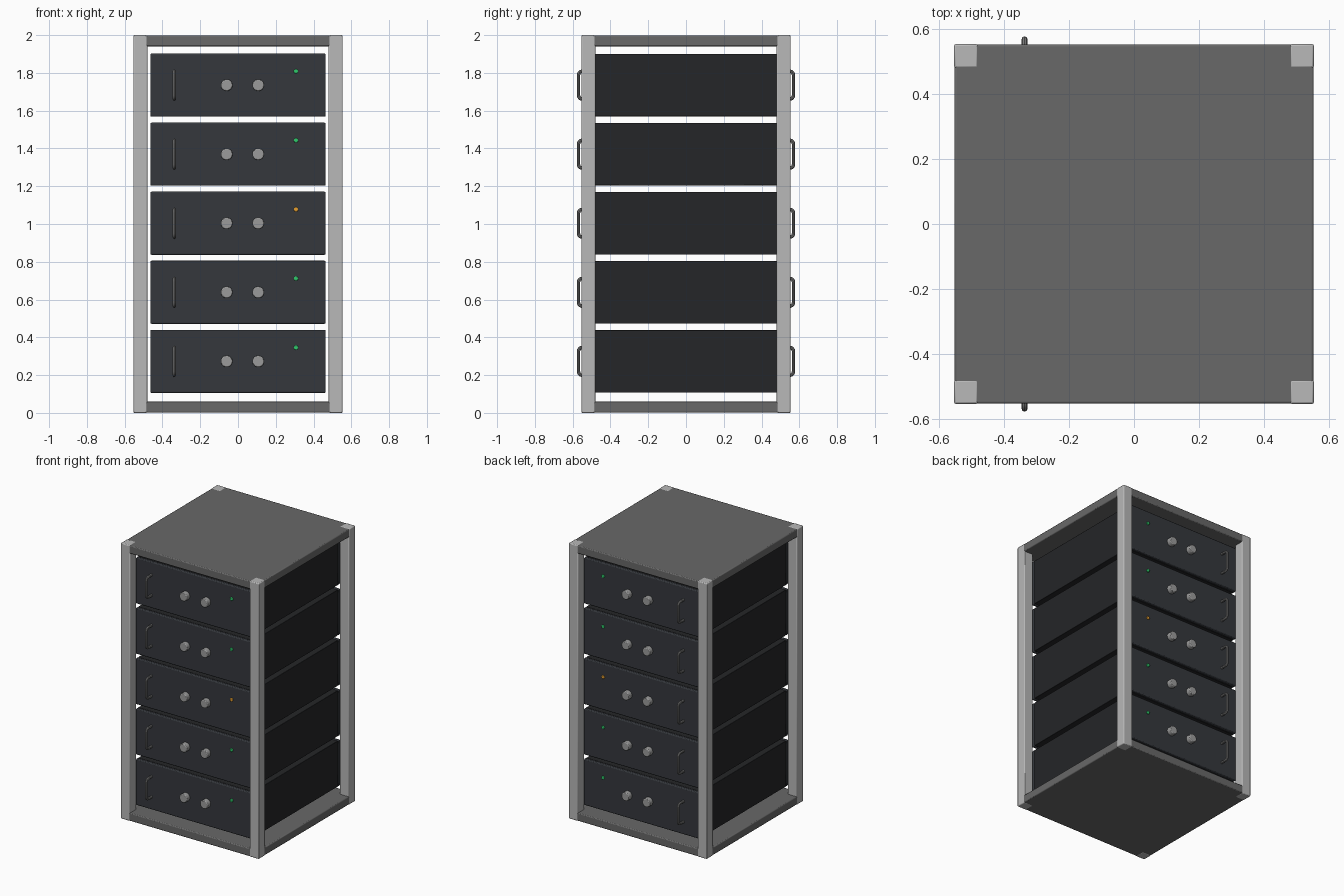
import bpy, math
from mathutils import Vector

if "Cube" in bpy.data.objects:
    bpy.data.objects.remove(bpy.data.objects["Cube"])


def material(name, rgb):
    m = bpy.data.materials.new(name)
    m.diffuse_color = (*rgb, 1)
    m.use_nodes = True
    m.node_tree.nodes["Principled BSDF"].inputs["Base Color"].default_value = m.diffuse_color
    return m


STEEL = material("light_steel", (0.48, 0.48, 0.48))
PLATE = material("plate_grey", (0.14, 0.14, 0.14))
PANEL = material("panel_dark", (0.035, 0.039, 0.046))
CASE = material("case_dark", (0.018, 0.019, 0.021))
KNOB = material("knob_grey", (0.33, 0.33, 0.33))
HANDLE = material("handle_grey", (0.2, 0.2, 0.2))
GREEN = material("light_green", (0.03, 0.6, 0.15))
AMBER = material("light_amber", (0.8, 0.35, 0.03))


def finish(ob, name, mat, bevel=0, segments=2):
    ob.name = name
    ob.data.materials.append(mat)
    if bevel:
        b = ob.modifiers.new("Bevel", 'BEVEL')
        b.width, b.segments, b.limit_method = bevel, segments, 'ANGLE'
    bpy.ops.object.shade_smooth_by_angle(angle=math.radians(35))
    return ob


def box(name, centre, size, mat, bevel=0.006):
    bpy.ops.mesh.primitive_cube_add(size=1, location=centre)
    ob = bpy.context.object
    ob.scale = size
    bpy.ops.object.transform_apply(location=False, rotation=False, scale=True)
    return finish(ob, name, mat, bevel)


def disc(name, x, y0, y1, z, r, mat, bevel, sides=24):
    bpy.ops.mesh.primitive_cylinder_add(vertices=sides, radius=r, depth=abs(y1 - y0),
                                        location=(x, (y0 + y1) / 2, z),
                                        rotation=(math.pi / 2, 0, 0))
    return finish(bpy.context.object, name, mat, bevel)


def handle(name, x, y0, y1, z, half, mat):
    # U-shaped bar with rounded corners, swept with a round section
    s = 1 if y1 > y0 else -1
    c = 0.02
    pts = [(y0, z - half)]
    for i in range(5):
        a = math.pi / 2 * i / 4
        pts.append((y1 - s * c * (1 - math.sin(a)), z - half + c * (1 - math.cos(a))))
    pts += [(y, 2 * z - h) for y, h in reversed(pts)]
    cu = bpy.data.curves.new(name, 'CURVE')
    cu.dimensions = '3D'
    cu.bevel_depth, cu.bevel_resolution, cu.use_fill_caps = 0.009, 2, True
    sp = cu.splines.new('POLY')
    sp.points.add(len(pts) - 1)
    for p, (y, h) in zip(sp.points, pts):
        p.co = (x, y, h, 1)
    ob = bpy.data.objects.new(name, cu)
    bpy.context.collection.objects.link(ob)
    bpy.ops.object.select_all(action='DESELECT')
    ob.select_set(True)
    bpy.context.view_layer.objects.active = ob
    bpy.ops.object.convert(target='MESH')
    return finish(bpy.context.object, name, mat)


# Frame: four corner posts, top and bottom plates
HALF, POST = 0.554, 0.074
for sx in (-1, 1):
    for sy in (-1, 1):
        c = HALF - POST / 2
        box("corner_post", (sx * c, sy * c, 1), (POST, POST, 2), STEEL)
for name, z in (("bottom_plate", 0.03), ("top_plate", 1.97)):
    box(name, (0, 0, z), (2 * HALF - 0.002, 2 * HALF - 0.002, 0.058), PLATE)

# Five rack units with identical faces at front and back
FACE, SEAM = 0.51, 0.485
for i in range(5):
    z = 0.273 + 0.3655 * i
    box("unit_case", (0, 0, z), (0.926, 2 * SEAM, 0.332), CASE, 0.003)
    for s, side in ((-1, "front"), (1, "back")):
        box(side + "_panel", (0, s * (FACE + SEAM) / 2, z), (0.928, FACE - SEAM, 0.334), PANEL)
        handle(side + "_handle", -0.337, s * (FACE - 0.005), s * 0.569, z, 0.074, HANDLE)
        for x in (-0.06, 0.107):
            disc(side + "_knob", x, s * (FACE - 0.005), s * 0.545, z, 0.031, KNOB, 0.005)
        disc(side + "_light", 0.307, s * (FACE - 0.005), s * 0.518, z + 0.073, 0.012,
             AMBER if i == 2 else GREEN, 0.003, 16)
